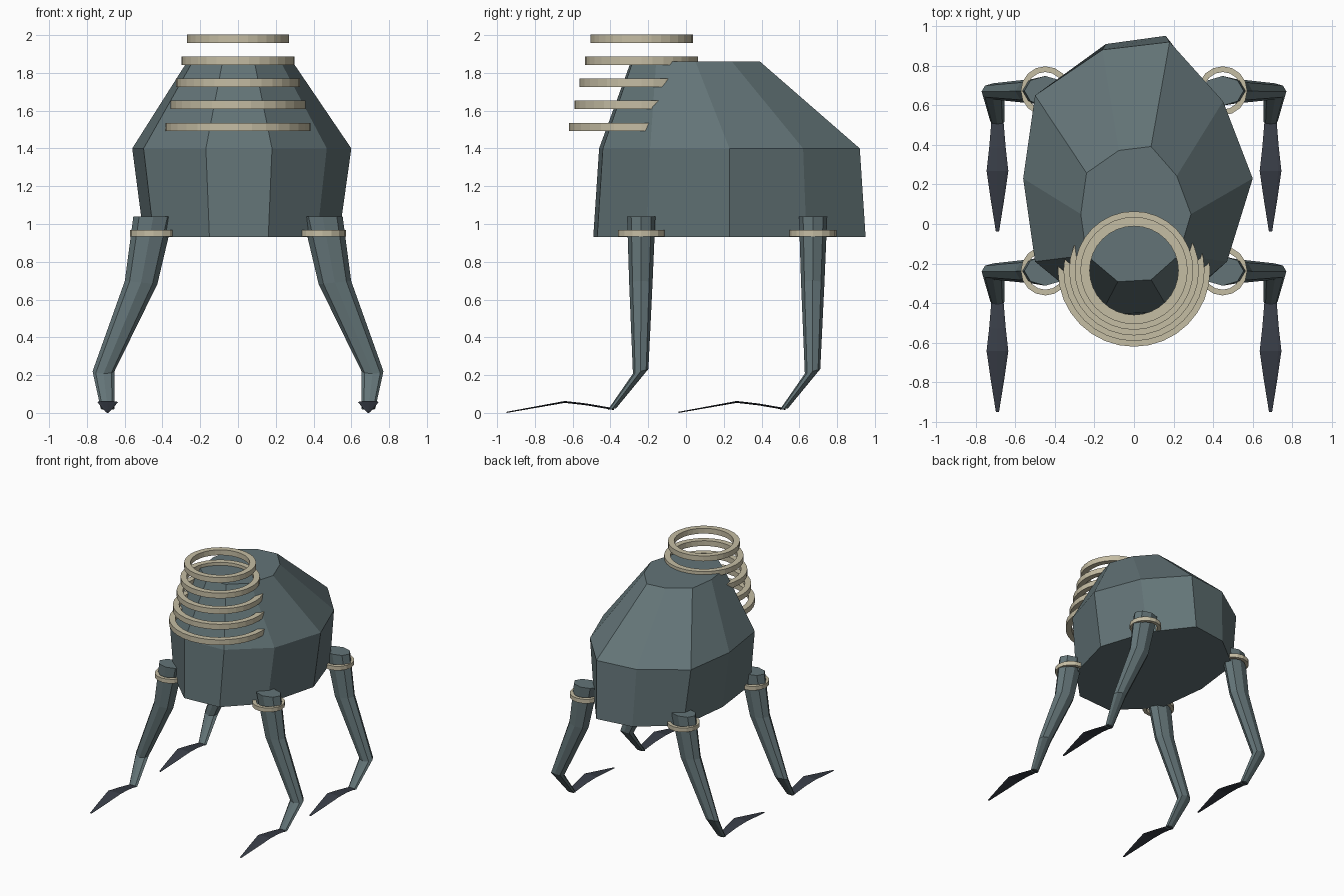
import bpy
from math import cos, sin, pi

cube = bpy.data.objects.get("Cube")
if cube:
    bpy.data.objects.remove(cube)


def material(name, rgb):
    m = bpy.data.materials.new(name)
    m.use_nodes = True
    m.diffuse_color = (*rgb, 1)
    m.node_tree.nodes["Principled BSDF"].inputs["Base Color"].default_value = (*rgb, 1)
    return m


slate = material("slate grey", (0.125, 0.175, 0.185))
cream = material("cream", (0.56, 0.51, 0.37))
navy = material("dark navy", (0.04, 0.047, 0.063))


def loft(name, rings, mat, caps=True):
    """Join equal rings of points; caps close the ends, otherwise the loft wraps round."""
    n, k = len(rings[0]), len(rings)
    verts = [p for ring in rings for p in ring]
    faces = []
    for r in range(k - 1 if caps else k):
        a, b = r * n, (r + 1) % k * n
        for i in range(n):
            j = (i + 1) % n
            faces.append((a + i, a + j, b + j, b + i))
    if caps:
        faces.append(tuple(reversed(range(n))))
        faces.append(tuple(range((k - 1) * n, k * n)))
    mesh = bpy.data.meshes.new(name)
    mesh.from_pydata(verts, [], faces)
    mesh.materials.append(mat)
    obj = bpy.data.objects.new(name, mesh)
    bpy.context.collection.objects.link(obj)
    return obj


def band(name, x, y, z, outer, inner, height, sides):
    """Flat hoop with a rectangular section."""
    section = [(outer, z), (outer, z + height), (inner, z + height), (inner, z)]
    rings = [[(x + r * cos(2 * pi * i / sides), y + r * sin(2 * pi * i / sides), h)
              for i in range(sides)] for r, h in section]
    loft(name, rings, cream, caps=False)


# Body: irregular ten-sided shell, scaled per level and leaning forward at the top
outline = [(0.60, 0), (0.45, 0.39), (0.18, 0.69), (-0.16, 0.65), (-0.50, 0.42),
           (-0.56, 0), (-0.50, -0.42), (-0.17, -0.69), (0.18, -0.67), (0.47, -0.42)]
levels = [(0.93, 0.23, 0.89, 1.045), (1.40, 0.23, 1, 1), (1.86, 0.05, 0.48, 0.495)]
loft("body", [[(x * sx, cy + y * sy, z) for x, y in outline]
              for z, cy, sx, sy in levels], slate)

# Stack of hoops narrowing upwards
for i in range(5):
    r = 0.385 - 0.0285 * i
    band(f"neck_hoop_{i + 1}", 0, -0.235, 1.492 + 0.1165 * i, r, r - 0.047, 0.044, 32)

# Leg sections: centre x, y, z, half width x, half depth y, tilt in x, tilt in y
leg = [(0.448, 0, 1.04, 0.106, 0.075, 0, 0), (0.513, -0.002, 0.69, 0.086, 0.062, 0.1, 0),
       (0.712, -0.003, 0.22, 0.058, 0.041, 0, 0.3), (0.69, -0.155, 0.02, 0.036, 0.022, 0, 0.2)]
# Toe sections: y, z, half width, half thickness
toe = [(-0.145, 0.020, 0.030, 0.005), (-0.29, 0.045, 0.042, 0.005),
       (-0.405, 0.058, 0.055, 0.005), (-0.55, 0.032, 0.034, 0.004), (-0.712, 0.003, 0.008, 0.003)]
SIDES = 8
circle = [(cos(2 * pi * i / SIDES), sin(2 * pi * i / SIDES)) for i in range(SIDES)]

for end, y0 in (("front", -0.237), ("back", 0.673)):
    for side, s in (("left", 1), ("right", -1)):
        tag = f"{end}_{side}"
        order = circle[::-s]
        loft(f"leg_{tag}", [[(s * (cx + rx * c), y0 + cy + ry * d,
                              cz + rx * c * tx + ry * d * ty) for c, d in order]
                            for cx, cy, cz, rx, ry, tx, ty in leg], slate)
        loft(f"toe_{tag}", [[(s * 0.69 + w * c, y0 + y, z + t * d)
                             for c, d in circle] for y, z, w, t in toe], navy)
        band(f"collar_{tag}", s * 0.448, y0, 0.933, 0.124, 0.095, 0.034, 16)

# Consistent outward normals
import bmesh
for obj in bpy.context.collection.objects:
    if obj.type == "MESH":
        bm = bmesh.new()
        bm.from_mesh(obj.data)
        bmesh.ops.recalc_face_normals(bm, faces=bm.faces)
        bm.to_mesh(obj.data)
        bm.free()
